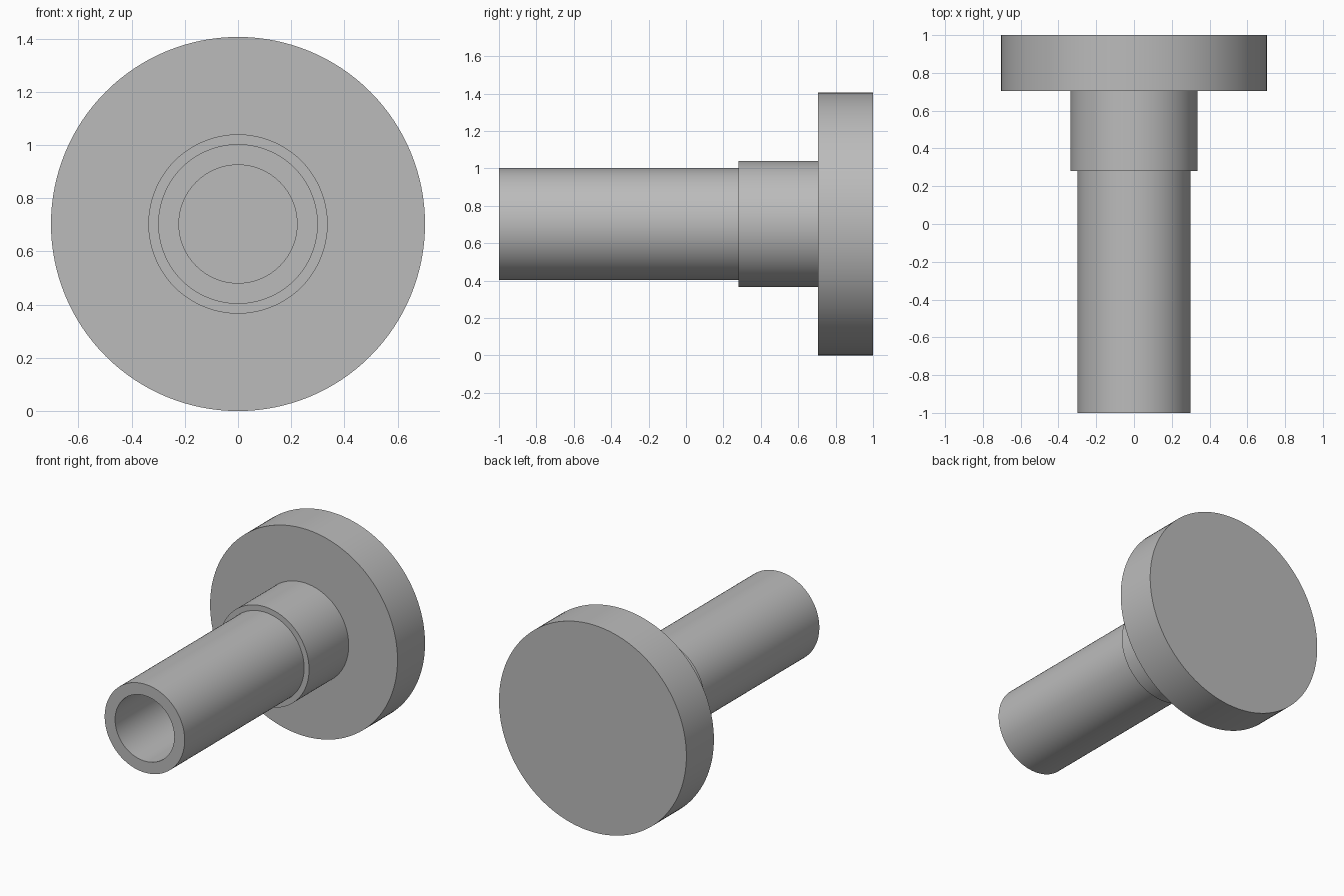
import bpy
import bmesh
import math
from mathutils import Matrix, Vector

cube = bpy.data.objects.get("Cube")
if cube:
    bpy.data.objects.remove(cube, do_unlink=True)

SEGMENTS = 128
FLANGE_R = 0.703
COLLAR_R = 0.337
TUBE_R = 0.30
BORE_R = 0.222
TUBE_FRONT, COLLAR_FRONT, FLANGE_FRONT, FLANGE_BACK = -1.0, 0.28, 0.705, 1.0

# Plain grey metal
grey = bpy.data.materials.new("grey_metal")
grey.use_nodes = True
colour = (0.5, 0.5, 0.5, 1)
grey.diffuse_color = colour
grey.node_tree.nodes["Principled BSDF"].inputs["Base Color"].default_value = colour


def lathe(name, profile, material):
    """Revolve (radius, y) points around the horizontal y axis."""
    bm = bmesh.new()
    verts = [bm.verts.new((r, y, 0)) for r, y in profile]
    edges = [bm.edges.new(pair) for pair in zip(verts, verts[1:])]
    bmesh.ops.spin(bm, geom=verts + edges, cent=(0, 0, 0), axis=(0, 1, 0),
                   angle=math.tau, steps=SEGMENTS, use_duplicate=False)
    bmesh.ops.remove_doubles(bm, verts=bm.verts, dist=1e-5)
    bmesh.ops.recalc_face_normals(bm, faces=bm.faces)
    bm.transform(Matrix.Translation(Vector((0, 0, FLANGE_R))))
    mesh = bpy.data.meshes.new(name)
    bm.to_mesh(mesh)
    bm.free()
    mesh.materials.append(material)
    obj = bpy.data.objects.new(name, mesh)
    bpy.context.collection.objects.link(obj)
    bpy.ops.object.select_all(action="DESELECT")
    obj.select_set(True)
    bpy.context.view_layer.objects.active = obj
    bpy.ops.object.shade_smooth_by_angle(angle=math.radians(30))
    return obj


# Blind bore, tube, collar and flange turned as one solid
lathe("flanged_tube", [
    (0, FLANGE_FRONT),
    (BORE_R, FLANGE_FRONT),
    (BORE_R, TUBE_FRONT),
    (TUBE_R, TUBE_FRONT),
    (TUBE_R, COLLAR_FRONT),
    (COLLAR_R, COLLAR_FRONT),
    (COLLAR_R, FLANGE_FRONT),
    (FLANGE_R, FLANGE_FRONT),
    (FLANGE_R, FLANGE_BACK),
    (0, FLANGE_BACK),
], grey)
